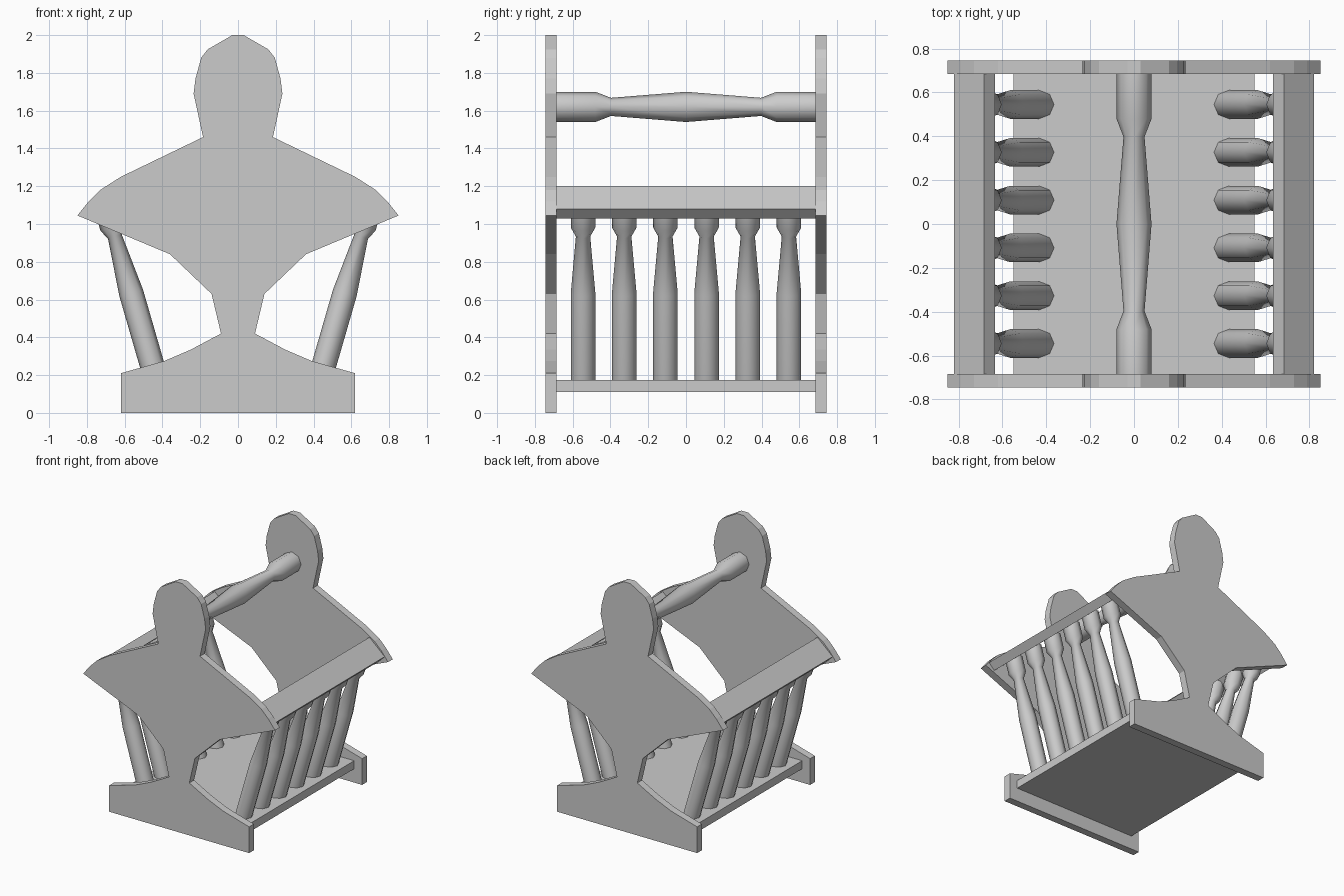
import bpy
import bmesh
import math
from mathutils import Vector

cube = bpy.data.objects.get("Cube")
if cube:
    bpy.data.objects.remove(cube, do_unlink=True)

grey = bpy.data.materials.new("plain grey")
grey.use_nodes = True
colour = (0.6, 0.6, 0.6, 1)
grey.diffuse_color = colour
grey.node_tree.nodes["Principled BSDF"].inputs["Base Color"].default_value = colour


def make_object(name, bm, smooth=False):
    bmesh.ops.recalc_face_normals(bm, faces=bm.faces)
    mesh = bpy.data.meshes.new(name)
    bm.to_mesh(mesh)
    bm.free()
    mesh.materials.append(grey)
    obj = bpy.data.objects.new(name, mesh)
    bpy.context.collection.objects.link(obj)
    if smooth:
        bpy.ops.object.select_all(action="DESELECT")
        obj.select_set(True)
        bpy.context.view_layer.objects.active = obj
        bpy.ops.object.shade_smooth_by_angle(angle=math.radians(50))
    return obj


def extrude_outline(name, points, y0, y1):
    """Extrude an x-z outline from y0 to y1."""
    bm = bmesh.new()
    face = bm.faces.new([bm.verts.new((x, y0, z)) for x, z in points])
    moved = bmesh.ops.extrude_face_region(bm, geom=[face])["geom"]
    verts = [v for v in moved if isinstance(v, bmesh.types.BMVert)]
    bmesh.ops.translate(bm, vec=(0, y1 - y0, 0), verts=verts)
    return make_object(name, bm)


def turned_rod(name, start, end, profile, sides=8):
    """Lathe a profile of (fraction along, radius) around a line."""
    start, end = Vector(start), Vector(end)
    turn = (end - start).to_track_quat("Z", "Y")
    bm = bmesh.new()
    rings = []
    for t, r in profile:
        centre = start.lerp(end, t)
        angles = [math.tau * i / sides for i in range(sides)]
        rings.append([bm.verts.new(centre + turn @ Vector(
            (r * math.cos(a), r * math.sin(a), 0))) for a in angles])
    for low, high in zip(rings, rings[1:]):
        for i in range(sides):
            j = (i + 1) % sides
            bm.faces.new((low[i], low[j], high[j], high[i]))
    bm.faces.new(rings[0])
    bm.faces.new(rings[-1])
    return make_object(name, bm, smooth=True)


INNER, OUTER = 0.685, 0.745

# End panels with a shaped silhouette
half = [(0.62, 0), (0.62, 0.21), (0.39, 0.275), (0.25, 0.335), (0.09, 0.42),
        (0.14, 0.63), (0.36, 0.84), (0.85, 1.045), (0.79, 1.12), (0.73, 1.18),
        (0.62, 1.25), (0.185, 1.46), (0.235, 1.69), (0.225, 1.77),
        (0.195, 1.88), (0.16, 1.925), (0.03, 2)]
outline = half + [(-x, z) for x, z in reversed(half)]
extrude_outline("front_panel", outline, -OUTER, -INNER)
extrude_outline("back_panel", outline, INNER, OUTER)

# Base board
extrude_outline("base_board", [(-0.55, 0.11), (0.55, 0.11), (0.55, 0.175),
                               (-0.55, 0.175)], -INNER, INNER)

# Turned carrying handle
turned_rod("handle", (0, -INNER, 1.62), (0, INNER, 1.62),
           [(0, 0.08), (0.15, 0.08), (0.21, 0.048), (0.5, 0.08),
            (0.79, 0.048), (0.85, 0.08), (1, 0.08)])

# Tilted side rails and their rows of leaning spindles
rail = [(0.685, 1.2), (0.82, 1.08), (0.77, 1.03), (0.635, 1.15)]
spindle = [(0, 0.065), (0.51, 0.065), (0.825, 0.038), (0.875, 0.065), (1, 0.065)]
for side, label in ((1, "left"), (-1, "right")):
    extrude_outline(label + "_rail", [(side * x, z) for x, z in rail],
                    -INNER, INNER)
    for i in range(6):
        y = (i - 2.5) * 0.218
        turned_rod(f"{label}_spindle_{i + 1}", (side * 0.425, y, 0.15),
                   (side * 0.7, y, 1.1), spindle)
